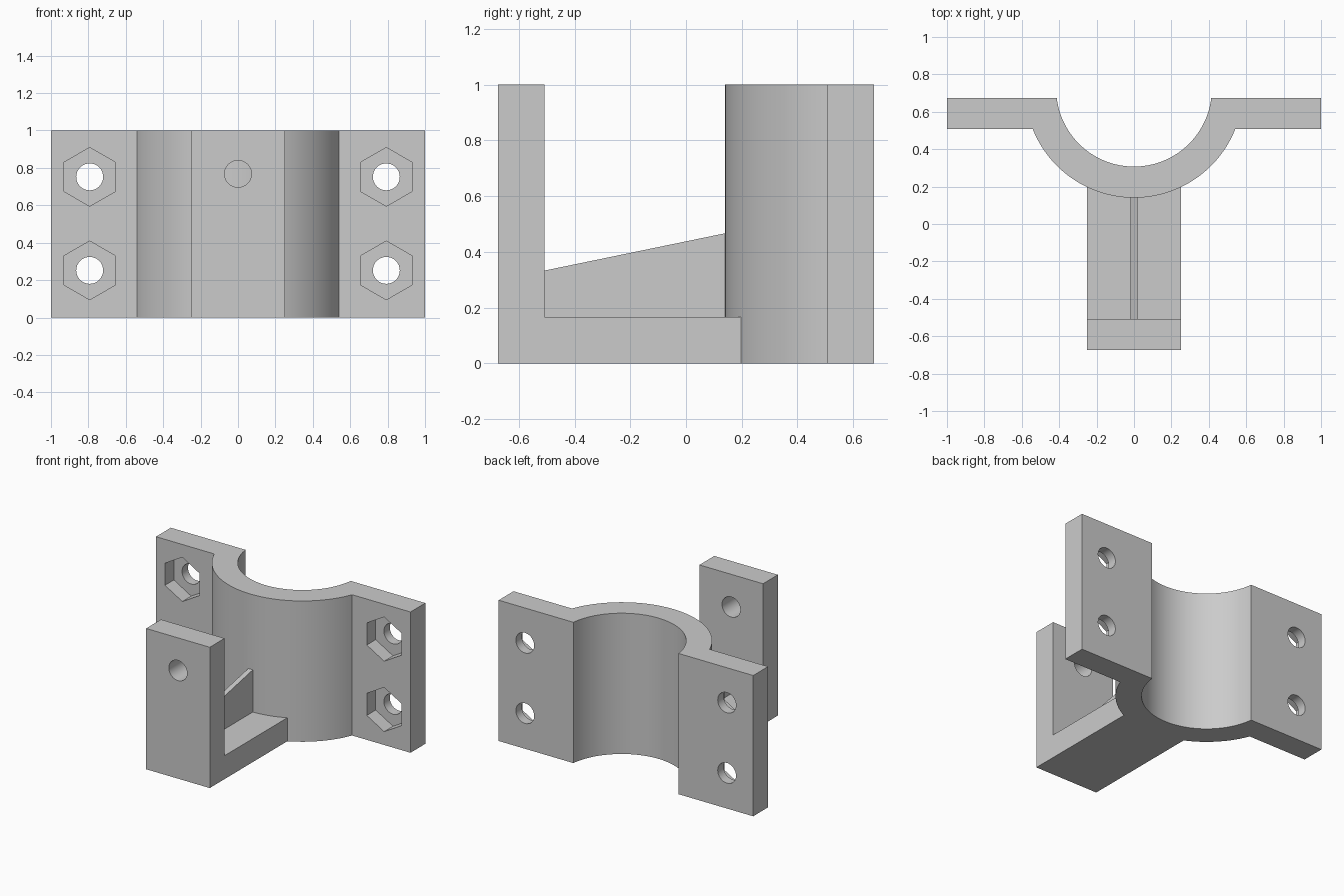
import bpy
import bmesh
import math
from mathutils import Matrix

if "Cube" in bpy.data.objects:
    bpy.data.objects.remove(bpy.data.objects["Cube"])

T = 1 / 6                      # wall thickness
BACK, FRONT = 0.674, -0.674
PLATE = BACK - T               # front face of the clamp flanges
CY, R_IN = 0.723, 0.416        # clamp axis and bore radius
R_OUT = R_IN + T
HOLE_R, HEX_R, HEX_DEPTH = 0.072, 0.157, 0.1

metal = bpy.data.materials.new("plain grey")
metal.use_nodes = True
GREY = (0.6, 0.6, 0.6, 1)
metal.diffuse_color = GREY
metal.node_tree.nodes["Principled BSDF"].inputs["Base Color"].default_value = GREY


def make_object(name, bm):
    bmesh.ops.recalc_face_normals(bm, faces=bm.faces)
    mesh = bpy.data.meshes.new(name)
    bm.to_mesh(mesh)
    bm.free()
    mesh.materials.append(metal)
    obj = bpy.data.objects.new(name, mesh)
    bpy.context.collection.objects.link(obj)
    return obj


def extrude(name, points, direction):
    """Solid made by sweeping a closed outline along a vector."""
    bm = bmesh.new()
    face = bm.faces.new([bm.verts.new(p) for p in points])
    swept = bmesh.ops.extrude_face_region(bm, geom=[face], use_keep_orig=True)
    verts = [g for g in swept["geom"] if isinstance(g, bmesh.types.BMVert)]
    bmesh.ops.translate(bm, verts=verts, vec=direction)
    return make_object(name, bm)


def y_prism(name, x, z, radius, y0, y1, sides, turn=0):
    """Prism or cylinder lying along y."""
    points = []
    for i in range(sides):
        a = turn + math.tau * i / sides
        points.append((x + radius * math.cos(a), y0, z + radius * math.sin(a)))
    return extrude(name, points, (0, y1 - y0, 0))


def arc(radius, y_end, steps=64):
    """Front-bulging arc about the clamp axis, from -x to +x."""
    half = math.acos((CY - y_end) / radius)
    angles = [half * (2 * i / steps - 1) for i in range(steps + 1)]
    return [(radius * math.sin(a), CY - radius * math.cos(a), 0) for a in angles]


def combine(target, other, operation):
    mod = target.modifiers.new(operation, "BOOLEAN")
    mod.operation = operation
    mod.solver = "EXACT"
    mod.object = other
    bpy.context.view_layer.objects.active = target
    bpy.ops.object.modifier_apply(modifier=mod.name)
    bpy.data.objects.remove(other)


# Half-round clamp with two flanges
outline = [(-1, BACK, 0), (-1, PLATE, 0)] + arc(R_OUT, PLATE)
outline += [(1, PLATE, 0), (1, BACK, 0)] + arc(R_IN, BACK)[::-1]
bracket = extrude("clamp_bracket", outline, (0, 0, 1))

# L-shaped foot and upright, sunk into the clamp wall
FACE = FRONT + T
foot = [(FRONT, 0), (0.25, 0), (0.25, T), (FACE, T), (FACE, 1), (FRONT, 1)]
combine(bracket, extrude("foot", [(-0.25, y, z) for y, z in foot], (0.5, 0, 0)), "UNION")

# Thin sloping rib between upright and clamp
rib = [(FACE - 0.05, 0.1), (0.2, 0.1), (0.2, 0.479), (FACE, 0.333), (FACE - 0.05, 0.323)]
combine(bracket, extrude("rib", [(-0.018, y, z) for y, z in rib], (0.036, 0, 0)), "UNION")

# Flange bolt holes with hexagonal nut pockets
for x in (-0.793, 0.793):
    for z in (0.252, 0.752):
        combine(bracket, y_prism("nut_pocket", x, z, HEX_R, PLATE - 0.05,
                                 PLATE + HEX_DEPTH, 6, math.pi / 6), "DIFFERENCE")
        combine(bracket, y_prism("bolt_hole", x, z, HOLE_R, PLATE - 0.05,
                                 BACK + 0.05, 32), "DIFFERENCE")

# Screw hole through the upright
combine(bracket, y_prism("screw_hole", 0, 0.768, HOLE_R, FRONT - 0.05, FACE + 0.05, 32),
        "DIFFERENCE")

bpy.ops.object.select_all(action="DESELECT")
bracket.select_set(True)
bpy.context.view_layer.objects.active = bracket
bpy.ops.object.shade_smooth_by_angle(angle=math.radians(30))
